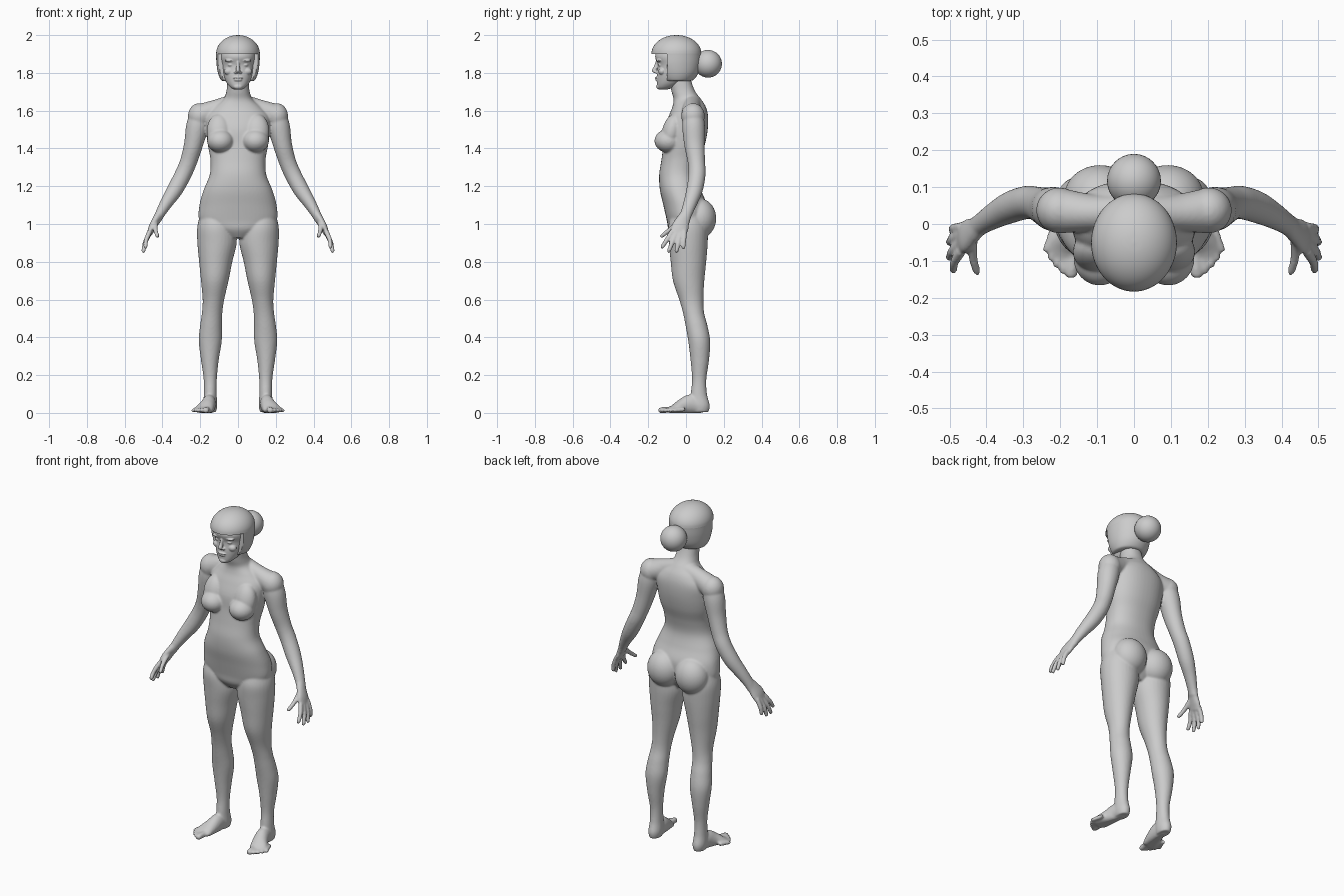
import bpy, bmesh, math
from mathutils import Vector, Matrix

grey = bpy.data.materials.new("plain_grey")
grey.diffuse_color = (0.6, 0.6, 0.6, 1)


def resample(rows, n=6):
    """Catmull-Rom interpolation of the ring rows."""
    rows = [Vector(r) for r in rows]
    out = []
    for i in range(len(rows) - 1):
        a, b, c, d = rows[max(i - 1, 0)], rows[i], rows[i + 1], rows[min(i + 2, len(rows) - 1)]
        for k in range(n):
            t = k / n
            out.append(b + (c - a) * t / 2 + (2 * a - 5 * b + 4 * c - d) * t * t / 2
                       + (3 * b - a - 3 * c + d) * t ** 3 / 2)
    return out + [rows[-1]]


def tube(bm, rows, side=1, flat=False, seg=32, power=1.0):
    """Loft of ellipses; each row is x, y, z, radius across, radius deep."""
    rows = resample(rows)
    rings = []
    for i, r in enumerate(rows):
        t = Vector((0, 0, 1))
        if not flat:
            t = (rows[min(i + 1, len(rows) - 1)] - rows[max(i - 1, 0)])
            t = Vector(t[:3]).normalized()
        u = (Vector((1, 0, 0)) - t * t.x).normalized()
        v = t.cross(u)
        ring = []
        for k in range(seg):
            a = 2 * math.pi * k / seg
            c, s = math.cos(a), math.sin(a)
            c, s = math.copysign(abs(c) ** power, c), math.copysign(abs(s) ** power, s)
            p = Vector(r[:3]) + u * c * r[3] + v * s * r[4]
            ring.append(bm.verts.new((p.x * side, p.y, p.z)))
        rings.append(ring)
    for p, q in zip(rings, rings[1:]):
        for k in range(seg):
            j = (k + 1) % seg
            bm.faces.new((p[k], p[j], q[j], q[k]))
    bm.faces.new(rings[0])
    bm.faces.new(rings[-1])


def depth_rows(rows):
    """Rows given as z, half width, front y, back y."""
    return [(0, (f + b) / 2, z, w, (b - f) / 2) for z, w, f, b in rows]


def ball(bm, centre, radii, side=1, tilt=0):
    x, y, z = centre
    m = (Matrix.Translation((x * side, y, z)) @ Matrix.Rotation(tilt, 4, 'X')
         @ Matrix.Diagonal((*radii, 1)))
    bmesh.ops.create_uvsphere(bm, u_segments=32, v_segments=20, radius=1, matrix=m)


def finish(bm, name, voxel=0, smooth=0, angle=180):
    bmesh.ops.recalc_face_normals(bm, faces=bm.faces)
    me = bpy.data.meshes.new(name)
    bm.to_mesh(me)
    bm.free()
    ob = bpy.data.objects.new(name, me)
    bpy.context.collection.objects.link(ob)
    if voxel:
        r = ob.modifiers.new("fuse", 'REMESH')
        r.mode, r.voxel_size = 'VOXEL', voxel
        s = ob.modifiers.new("blend", 'SMOOTH')
        s.factor, s.iterations = 0.5, smooth
        dg = bpy.context.evaluated_depsgraph_get()
        me = bpy.data.meshes.new_from_object(ob.evaluated_get(dg))
        ob.modifiers.clear()
        ob.data = me
    me.materials.clear()
    me.materials.append(grey)
    bpy.ops.object.select_all(action='DESELECT')
    ob.select_set(True)
    bpy.context.view_layer.objects.active = ob
    bpy.ops.object.shade_smooth_by_angle(angle=math.radians(angle))
    return ob


# Body: torso and neck
bm = bmesh.new()
tube(bm, depth_rows([
    (0.925, 0.06, -0.06, 0.06), (0.97, 0.15, -0.092, 0.09), (1.02, 0.205, -0.102, 0.105),
    (1.10, 0.204, -0.12, 0.11), (1.18, 0.182, -0.138, 0.08), (1.26, 0.15, -0.142, 0.062),
    (1.34, 0.146, -0.13, 0.075), (1.42, 0.16, -0.12, 0.10), (1.50, 0.168, -0.115, 0.115),
    (1.57, 0.165, -0.092, 0.117), (1.62, 0.125, -0.072, 0.105), (1.66, 0.078, -0.066, 0.08),
    (1.70, 0.062, -0.076, 0.05), (1.75, 0.057, -0.085, 0.03), (1.80, 0.055, -0.085, 0.02)]),
    flat=True, seg=48, power=0.9)

for s in (1, -1):
    # Chest and hips
    ball(bm, (0.093, -0.093, 1.44), (0.071, 0.074, 0.062), s)
    ball(bm, (0.100, -0.075, 1.49), (0.066, 0.052, 0.095), s, -0.25)
    ball(bm, (0.092, 0.072, 1.03), (0.098, 0.088, 0.105), s)
    # Shoulder slope
    tube(bm, [(0.03, 0.03, 1.635, 0.05, 0.05), (0.11, 0.03, 1.605, 0.055, 0.05),
              (0.19, 0.035, 1.578, 0.06, 0.06)], s)
    ball(bm, (0.203, 0.037, 1.572), (0.062, 0.062, 0.068), s)
    # Arm
    tube(bm, [(0.195, 0.037, 1.60, 0.05, 0.05), (0.215, 0.04, 1.52, 0.059, 0.06),
              (0.236, 0.045, 1.42, 0.05, 0.054), (0.262, 0.055, 1.33, 0.045, 0.046),
              (0.292, 0.058, 1.26, 0.044, 0.045), (0.335, 0.045, 1.18, 0.042, 0.043),
              (0.38, 0.022, 1.11, 0.033, 0.036), (0.415, 0.0, 1.05, 0.025, 0.031),
              (0.43, -0.012, 1.02, 0.022, 0.034)], s)
    # Hand
    tube(bm, [(0.415, 0.0, 1.05, 0.023, 0.03), (0.436, -0.018, 1.015, 0.021, 0.038),
              (0.455, -0.032, 0.98, 0.019, 0.046), (0.468, -0.04, 0.95, 0.014, 0.042)], s)
    fingers = [((0.468, -0.074, 0.958), (0.492, -0.130, 0.872)),
               ((0.470, -0.053, 0.950), (0.503, -0.095, 0.848)),
               ((0.470, -0.030, 0.950), (0.503, -0.052, 0.848)),
               ((0.466, -0.008, 0.960), (0.496, -0.014, 0.868)),
               ((0.436, -0.035, 1.010), (0.426, -0.136, 0.930))]
    for a, b in fingers:
        a, b = Vector(a), Vector(b)
        mid = a.lerp(b, 0.5) + Vector((0.006, 0, 0))
        tube(bm, [(*a, 0.014, 0.014), (*mid, 0.0125, 0.0125),
                  (*a.lerp(b, 0.92), 0.0105, 0.0105), (*b, 0.006, 0.006)], s, seg=16)
    # Leg
    tube(bm, [(0.118, 0.01, 1.04, 0.085, 0.09), (0.116, 0.01, 0.98, 0.1, 0.105),
              (0.111, 0.012, 0.90, 0.104, 0.103), (0.118, 0.013, 0.80, 0.088, 0.094),
              (0.123, 0.014, 0.70, 0.073, 0.083), (0.130, 0.028, 0.60, 0.057, 0.064),
              (0.137, 0.040, 0.53, 0.054, 0.056), (0.143, 0.056, 0.46, 0.058, 0.058),
              (0.147, 0.070, 0.38, 0.061, 0.058), (0.149, 0.073, 0.28, 0.047, 0.049),
              (0.147, 0.070, 0.18, 0.035, 0.038), (0.147, 0.068, 0.10, 0.034, 0.043),
              (0.147, 0.074, 0.04, 0.037, 0.052), (0.147, 0.074, 0.004, 0.03, 0.045)], s, flat=True)
    # Foot
    tube(bm, [(0.148, 0.09, 0.03, 0.032, 0.032), (0.152, 0.03, 0.045, 0.036, 0.052),
              (0.163, -0.02, 0.034, 0.042, 0.041), (0.182, -0.068, 0.018, 0.05, 0.022),
              (0.186, -0.09, 0.015, 0.042, 0.014)], s)
    toes = [(0.163, 0.170, -0.146, 0.0165), (0.182, 0.192, -0.134, 0.012),
            (0.195, 0.209, -0.118, 0.012), (0.207, 0.224, -0.099, 0.0115),
            (0.216, 0.237, -0.077, 0.011)]
    for x0, x1, y1, r in toes:
        tube(bm, [(x0, y1 + 0.07, 0.018, r, r), (x0 * 0.4 + x1 * 0.6, y1 + 0.03, 0.015, r, r),
                  (x1, y1 + 0.008, 0.013, r, r * 0.9), (x1, y1, 0.012, r * 0.5, r * 0.5)], s, seg=16)
for v in bm.verts:  # flat soles
    v.co.z = max(v.co.z, 0)
finish(bm, "body", 0.006, 5)

# Head: skull and jaw
bm = bmesh.new()
tube(bm, depth_rows([
    (1.712, 0.022, -0.142, -0.10), (1.725, 0.042, -0.152, -0.06), (1.75, 0.062, -0.154, -0.02),
    (1.79, 0.079, -0.154, 0.02), (1.84, 0.090, -0.150, 0.05), (1.89, 0.095, -0.163, 0.055),
    (1.94, 0.080, -0.135, 0.04), (1.965, 0.04, -0.10, 0.0)]), flat=True, seg=48, power=0.92)
# Nose and mouth
tube(bm, [(0, -0.148, 1.862, 0.008, 0.012), (0, -0.158, 1.835, 0.009, 0.012),
          (0, -0.168, 1.812, 0.012, 0.013), (0, -0.160, 1.799, 0.011, 0.008)], flat=True, seg=16)
ball(bm, (0, -0.154, 1.773), (0.026, 0.010, 0.006))
ball(bm, (0, -0.153, 1.762), (0.022, 0.010, 0.006))
ball(bm, (0, -0.144, 1.727), (0.024, 0.014, 0.014))
for s in (1, -1):
    # Nostril, brow, cheek and eye
    ball(bm, (0.012, -0.156, 1.803), (0.009, 0.010, 0.007), s)
    ball(bm, (0.038, -0.141, 1.866), (0.032, 0.016, 0.009), s)
    ball(bm, (0.048, -0.126, 1.808), (0.026, 0.020, 0.020), s)
    ball(bm, (0.038, -0.134, 1.842), (0.016, 0.014, 0.009), s)
finish(bm, "head", 0.0032, 3)

# Hair: cap with a fringe, flattened below the fringe line to open the face
bm = bmesh.new()
rows = [(1.757, 0.080, -0.115, 0.020), (1.765, 0.092, -0.135, 0.042), (1.80, 0.106, -0.16, 0.066),
        (1.85, 0.114, -0.18, 0.079), (1.899, 0.116, -0.183, 0.082), (1.901, 0.116, -0.183, 0.082)]
for k in range(1, 9):
    c, h = math.cos(k * math.pi / 16.2), math.sin(k * math.pi / 16.2)
    rows.append((1.901 + 0.099 * h, 0.116 * c, -0.0505 - 0.1325 * c, -0.0505 + 0.1325 * c))
tube(bm, depth_rows(rows), flat=True, seg=64)
for v in bm.verts:
    if v.co.z < 1.9:
        v.co.y = max(v.co.y, -0.1)
finish(bm, "hair_cap", angle=40)

# Hair bun
bm = bmesh.new()
ball(bm, (0, 0.117, 1.848), (0.073, 0.073, 0.073))
finish(bm, "hair_bun")
